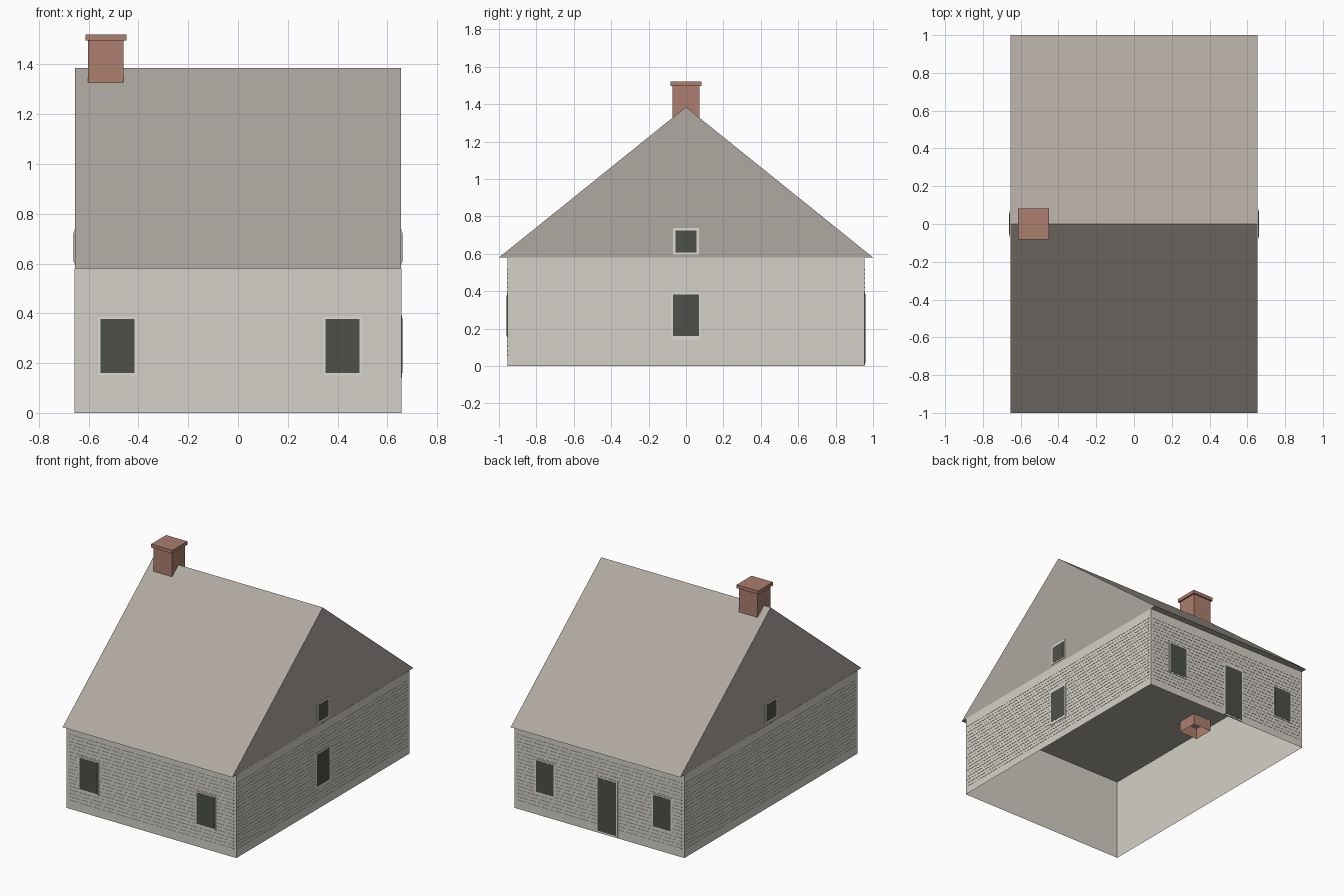
import bpy
import bmesh
from mathutils import Matrix, Vector

default = bpy.data.objects.get("Cube")
if default:
    bpy.data.objects.remove(default, do_unlink=True)


def material(name, rgb):
    """Flat material from 0-255 display values, stored as linear."""
    lin = [((c / 255 + 0.055) / 1.055) ** 2.4 for c in rgb] + [1.0]
    mat = bpy.data.materials.new(name)
    mat.use_nodes = True
    mat.diffuse_color = lin
    bsdf = mat.node_tree.nodes["Principled BSDF"]
    bsdf.inputs["Base Color"].default_value = lin
    bsdf.inputs["Roughness"].default_value = 0.9
    return mat


SIDING = material("warm_grey_siding", (212, 208, 199))
TRIM = material("pale_trim", (221, 219, 209))
ROOF = material("grey_roof", (175, 168, 160))
GLASS = material("dark_glass", (77, 80, 74))
BRICK = material("brick", (172, 126, 110))

WALL_X, WALL_Y, EAVE_Z = 0.656, 0.955, 0.58
ROOF_X, ROOF_Y, RIDGE_Z = 0.655, 1.0, 1.385


def finish(bm, name, mat):
    mesh = bpy.data.meshes.new(name)
    bm.to_mesh(mesh)
    bm.free()
    mesh.materials.append(mat)
    obj = bpy.data.objects.new(name, mesh)
    bpy.context.collection.objects.link(obj)
    return obj


def add_box(bm, lo, hi, open_dirs=()):
    """Add a box, leaving out the faces that point in open_dirs."""
    lo, hi = Vector(lo), Vector(hi)
    mat = Matrix.Translation((lo + hi) / 2) @ Matrix.Diagonal((hi - lo).to_4d())
    verts = bmesh.ops.create_cube(bm, size=1, matrix=mat)["verts"]
    faces = {f for v in verts for f in v.link_faces}
    for f in faces:
        f.normal_update()
    drop = [f for f in faces if any(f.normal.dot(Vector(d)) > 0.9 for d in open_dirs)]
    bmesh.ops.delete(bm, geom=drop, context="FACES_ONLY")


def add_plate(bm, side, u, z, depth):
    """Add a thin plate lying on one outer wall: u is x or y along it."""
    axis, sign = side
    wall = WALL_X if axis == "x" else WALL_Y
    out = sorted((sign * wall, sign * (wall + depth)))
    if axis == "x":
        add_box(bm, (out[0], u[0], z[0]), (out[1], u[1], z[1]), [(-sign, 0, 0)])
    else:
        add_box(bm, (u[0], out[0], z[0]), (u[1], out[1], z[1]), [(0, -sign, 0)])


FRONT, BACK, LEFT, RIGHT = ("y", -1), ("y", 1), ("x", 1), ("x", -1)
UP, DOWN = (0, 0, 1), (0, 0, -1)

# Walls: a shell, open below and closed above by the roof
bm = bmesh.new()
add_box(bm, (-WALL_X, -WALL_Y, 0), (WALL_X, WALL_Y, EAVE_Z), [UP, DOWN])
finish(bm, "walls", SIDING)

# Siding battens on every wall
bm = bmesh.new()
for side in (FRONT, BACK, LEFT, RIGHT):
    half = (WALL_Y if side[0] == "x" else WALL_X) - 0.02
    for i in range(20):
        z = 0.058 + i * 0.0241
        add_plate(bm, side, (-half, half), (z - 0.0035, z + 0.0035), 0.0015)
finish(bm, "siding_battens", SIDING)

# Roof: solid gable prism with a flat underside
bm = bmesh.new()
profile = [(-ROOF_Y, EAVE_Z), (ROOF_Y, EAVE_Z), (0, RIDGE_Z)]
gable = bm.faces.new([bm.verts.new((-ROOF_X, y, z)) for y, z in profile])
ext = bmesh.ops.extrude_face_region(bm, geom=[gable], use_keep_orig=True)["geom"]
moved = [v for v in ext if isinstance(v, bmesh.types.BMVert)]
bmesh.ops.translate(bm, verts=moved, vec=(2 * ROOF_X, 0, 0))
bmesh.ops.recalc_face_normals(bm, faces=bm.faces)
finish(bm, "roof", ROOF)


def opening(name, side, centre, width, z, border, sill):
    """Trim plate with a dark pane plate on it."""
    bm = bmesh.new()
    add_plate(bm, side, (centre - width / 2, centre + width / 2), z, 0.003)
    finish(bm, name + "_frame", TRIM)
    bm = bmesh.new()
    half = width / 2 - border
    add_plate(bm, side, (centre - half, centre + half),
              (z[0] + sill, z[1] - border), 0.0045)
    finish(bm, name + "_pane", GLASS)


# Windows and door
WINDOW_Z = (0.15, 0.388)
for label, side in (("front", FRONT), ("back", BACK)):
    opening(label + "_right_window", side, -0.484, 0.156, WINDOW_Z, 0.01, 0.01)
    opening(label + "_left_window", side, 0.42, 0.156, WINDOW_Z, 0.01, 0.01)
opening("back_door", BACK, -0.06, 0.165, (0.005, 0.395), 0.011, 0.01)
opening("left_window", LEFT, 0, 0.158, (0.14, 0.392), 0.01, 0.02)
opening("left_gable_window", LEFT, 0, 0.138, (0.597, 0.738), 0.014, 0.01)
opening("right_gable_window", RIGHT, 0, 0.138, (0.597, 0.738), 0.014, 0.01)

# Chimney: open-bottomed shaft hanging through the ceiling, with a cap
bm = bmesh.new()
add_box(bm, (-0.602, -0.071, 0.5), (-0.46, 0.071, 1.496), [DOWN])
finish(bm, "chimney_shaft", BRICK)
bm = bmesh.new()
add_box(bm, (-0.613, -0.082, 1.496), (-0.449, 0.082, 1.52))
finish(bm, "chimney_cap", BRICK)
